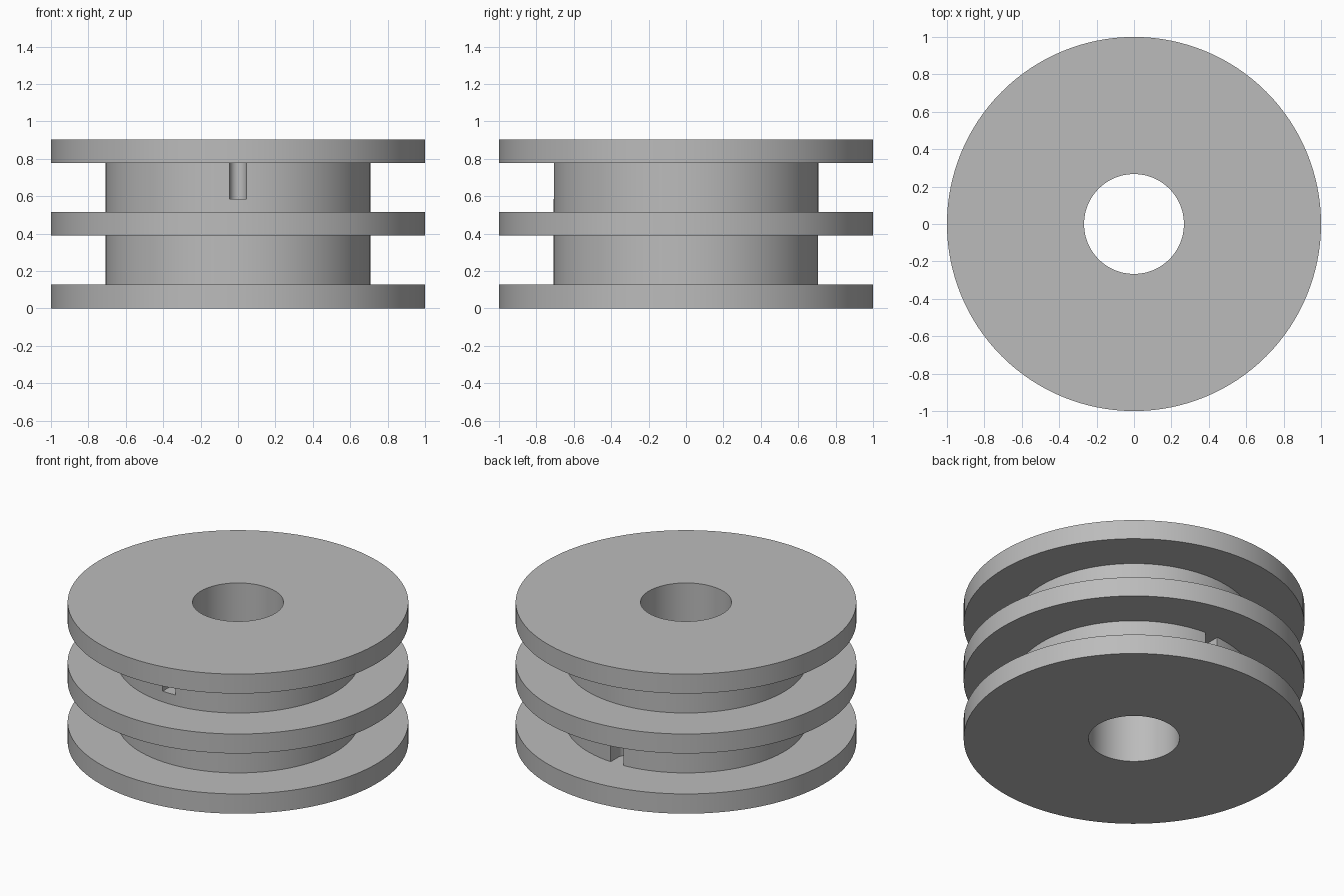
import bpy, bmesh, math

cube = bpy.data.objects.get("Cube")
if cube:
    bpy.data.objects.remove(cube, do_unlink=True)

SEGMENTS = 128
R_FLANGE, R_HUB, R_BORE = 1.0, 0.708, 0.267
LEVELS = [0, 0.128, 0.39, 0.516, 0.778, 0.904]   # flange and hub heights, bottom to top
SLOT_R, SLOT_CENTRE = 0.045, 0.625

grey = bpy.data.materials.new("plain grey")
grey.use_nodes = True
grey.diffuse_color = (0.5, 0.5, 0.5, 1)
grey.node_tree.nodes["Principled BSDF"].inputs["Base Color"].default_value = (0.5, 0.5, 0.5, 1)


def make_object(name, bm):
    bmesh.ops.recalc_face_normals(bm, faces=bm.faces)
    mesh = bpy.data.meshes.new(name)
    bm.to_mesh(mesh)
    bm.free()
    mesh.materials.append(grey)
    obj = bpy.data.objects.new(name, mesh)
    bpy.context.collection.objects.link(obj)
    return obj


def lathe(name, profile):
    """Turn a closed (radius, height) profile around the z axis."""
    bm = bmesh.new()
    verts = [bm.verts.new((r, 0, z)) for r, z in profile]
    edges = [bm.edges.new((a, b)) for a, b in zip(verts, verts[1:] + verts[:1])]
    bmesh.ops.spin(bm, geom=verts + edges, cent=(0, 0, 0), axis=(0, 0, 1),
                   angle=math.tau, steps=SEGMENTS)
    bmesh.ops.remove_doubles(bm, verts=bm.verts, dist=1e-4)
    return make_object(name, bm)


def slot_cutter(name, side, bottom, top):
    """Upright U-shaped block, round end inwards; side is -1 for front, 1 for back."""
    outline = [(-SLOT_R, 0.8), (SLOT_R, 0.8)]
    for i in range(17):
        a = math.pi * i / 16
        outline.append((SLOT_R * math.cos(a), SLOT_CENTRE - SLOT_R * math.sin(a)))
    bm = bmesh.new()
    face = bm.faces.new([bm.verts.new((x, side * y, bottom)) for x, y in outline])
    lifted = bmesh.ops.extrude_face_region(bm, geom=[face])["geom"]
    bmesh.ops.translate(bm, vec=(0, 0, top - bottom),
                        verts=[v for v in lifted if isinstance(v, bmesh.types.BMVert)])
    cutter = make_object(name, bm)
    cutter.hide_render = True
    return cutter


# Spool body: three flanges, two hubs and the centre bore
profile = [(R_BORE, LEVELS[0])]
for i in range(0, len(LEVELS), 2):
    profile += [(R_FLANGE, LEVELS[i]), (R_FLANGE, LEVELS[i + 1])]
    if i + 2 < len(LEVELS):
        profile += [(R_HUB, LEVELS[i + 1]), (R_HUB, LEVELS[i + 2])]
profile.append((R_BORE, LEVELS[-1]))
spool = lathe("double_spool", profile)

# Slots: a short one in the upper hub at the front, a full one in the lower hub at the back
cutters = [slot_cutter("front_slot_cutter", -1, 0.585, LEVELS[4]),
           slot_cutter("back_slot_cutter", 1, LEVELS[1], LEVELS[2])]
bpy.ops.object.select_all(action="DESELECT")
bpy.context.view_layer.objects.active = spool
spool.select_set(True)
for cutter in cutters:
    mod = spool.modifiers.new(cutter.name, "BOOLEAN")
    mod.operation = "DIFFERENCE"
    mod.solver = "EXACT"
    mod.object = cutter
    bpy.ops.object.modifier_apply(modifier=mod.name)
    bpy.data.objects.remove(cutter, do_unlink=True)

bpy.ops.object.shade_smooth_by_angle(angle=math.radians(30))
